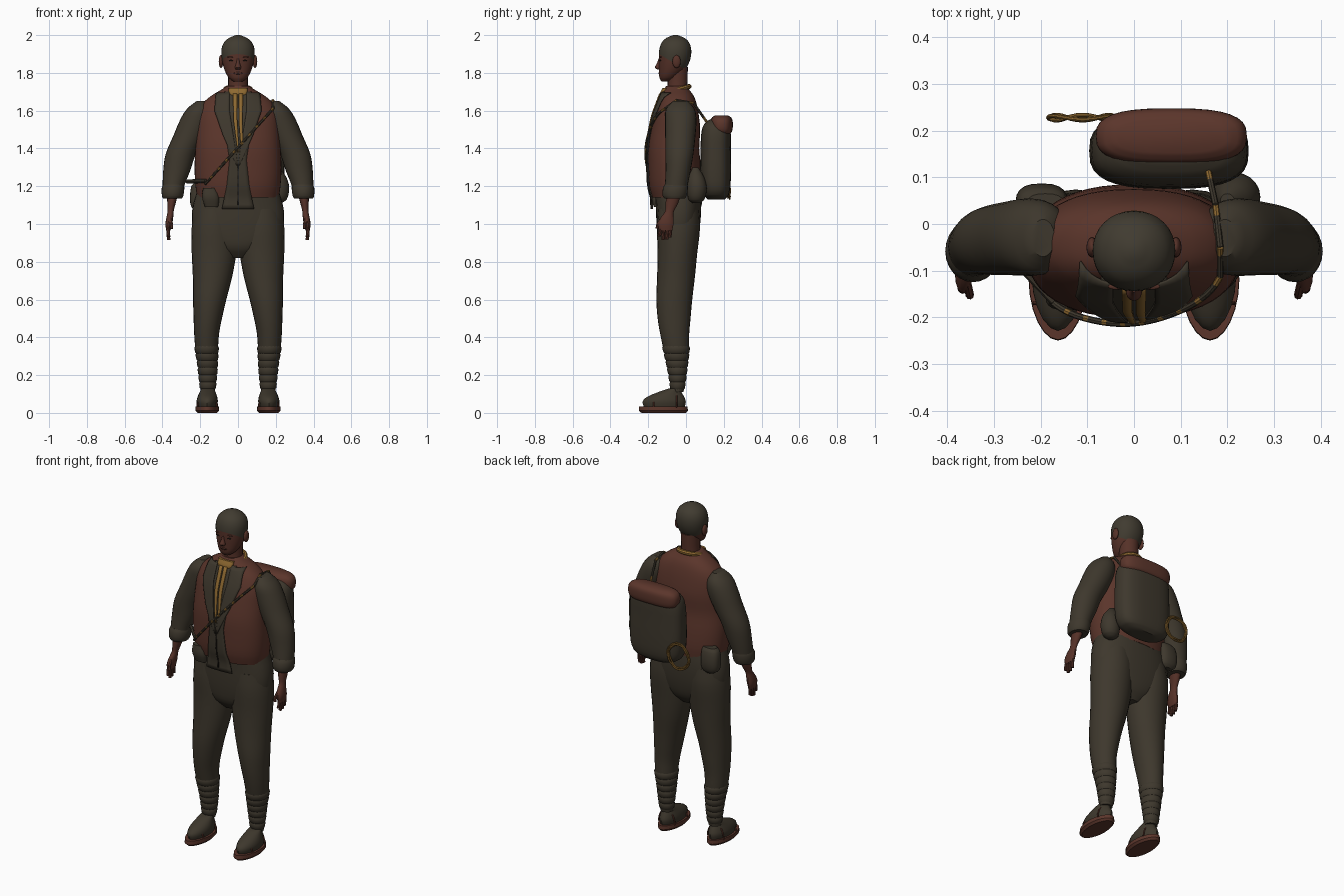
import bpy, bmesh, math
from mathutils import Vector

if "Cube" in bpy.data.objects:
    bpy.data.objects.remove(bpy.data.objects["Cube"], do_unlink=True)


def material(name, r, g, b):
    m = bpy.data.materials.new(name)
    m.use_nodes = True
    m.diffuse_color = (r, g, b, 1)
    node = m.node_tree.nodes["Principled BSDF"]
    node.inputs["Base Color"].default_value = (r, g, b, 1)
    node.inputs["Roughness"].default_value = 0.9
    return m


DARK = material("dark_cloth", .048, .039, .026)
HAIR = material("dark_hair", .052, .044, .030)
VEST = material("red_brown_leather", .105, .036, .024)
SKIN = material("brown_skin", .092, .031, .021)
GOLD = material("ochre_rope", .27, .14, .03)
BLACK = material("near_black", .014, .011, .008)
made = []


def finish(name, bm, *mats):
    bmesh.ops.recalc_face_normals(bm, faces=bm.faces)
    mesh = bpy.data.meshes.new(name)
    bm.to_mesh(mesh)
    bm.free()
    for m in mats:
        mesh.materials.append(m)
    ob = bpy.data.objects.new(name, mesh)
    bpy.context.collection.objects.link(ob)
    made.append(ob)
    return ob


def sample(rings, z):
    """Smooth (cx, cy, rx, ry) at height z from rings of (z, cx, cy, rx, ry)."""
    n = len(rings)
    z = min(max(z, rings[0][0]), rings[-1][0])
    i = max(k for k in range(n - 1) if rings[k][0] <= z)
    a, b = rings[i], rings[i + 1]
    h = b[0] - a[0]
    t = (z - a[0]) / h

    def slope(k, c):
        p, q = rings[max(k - 1, 0)], rings[min(k + 1, n - 1)]
        return (q[c] - p[c]) / (q[0] - p[0]) * h
    out = []
    for c in range(1, 5):
        out.append((2*t**3 - 3*t*t + 1) * a[c] + (t**3 - 2*t*t + t) * slope(i, c)
                   + (3*t*t - 2*t**3) * b[c] + (t**3 - t*t) * slope(i + 1, c))
    return out[0], out[1], max(out[2], .002), max(out[3], .002)


def loft(rings, sides=20, steps=3, power=2):
    """Closed body through horizontal superellipse sections."""
    bm = bmesh.new()
    heights = [a[0] + (b[0] - a[0]) * k / steps
               for a, b in zip(rings, rings[1:]) for k in range(steps)] + [rings[-1][0]]
    loops = []
    for z in heights:
        cx, cy, rx, ry = sample(rings, z)
        loop = []
        for k in range(sides):
            u = 2 * math.pi * k / sides
            c, s = math.cos(u), math.sin(u)
            loop.append(bm.verts.new((cx + rx * math.copysign(abs(c) ** (2 / power), c),
                                      cy + ry * math.copysign(abs(s) ** (2 / power), s), z)))
        loops.append(loop)
    for lo, hi in zip(loops, loops[1:]):
        for k in range(sides):
            j = (k + 1) % sides
            bm.faces.new((lo[k], lo[j], hi[j], hi[k]))
    bm.faces.new(loops[0])
    bm.faces.new(loops[-1])
    return bm


def body(name, rings, mat, **kw):
    return finish(name, loft(rings, **kw), mat)


def flip(rings, s):
    return [(z, s * cx, cy, rx, ry) for z, cx, cy, rx, ry in rings]


def ball(name, loc, scale, mat):
    bm = bmesh.new()
    bmesh.ops.create_uvsphere(bm, u_segments=16, v_segments=10, radius=1)
    for v in bm.verts:
        v.co = Vector(loc) + Vector(v.co[i] * scale[i] for i in range(3))
    return finish(name, bm, mat)


def tubes(name, paths, radius, mat, closed=False):
    curve = bpy.data.curves.new(name, "CURVE")
    curve.dimensions = "3D"
    curve.bevel_depth, curve.bevel_resolution, curve.use_fill_caps = radius, 2, True
    for path in paths:
        sp = curve.splines.new("POLY")
        sp.points.add(len(path) - 1)
        for p, co in zip(sp.points, path):
            p.co = (*co, 1)
        sp.use_cyclic_u = closed
    tmp = bpy.data.objects.new(name, curve)
    bm = bmesh.new()
    mesh = bpy.data.meshes.new_from_object(tmp)
    bm.from_mesh(mesh)
    bpy.data.objects.remove(tmp)
    bpy.data.curves.remove(curve)
    bpy.data.meshes.remove(mesh)
    return finish(name, bm, mat)


# torso with vest
TORSO = [(1.14, 0, -.05, .215, .13), (1.2, 0, -.055, .225, .14), (1.3, 0, -.06, .23, .14),
         (1.4, 0, -.065, .225, .135), (1.5, 0, -.055, .22, .13), (1.58, 0, -.05, .212, .117),
         (1.64, 0, -.045, .185, .1), (1.68, 0, -.045, .14, .085), (1.71, 0, -.05, .09, .068),
         (1.73, 0, -.05, .06, .055)]
body("vest", TORSO, VEST, sides=48, power=2.3)


def front(x, z, lift):
    cx, cy, rx, ry = sample(TORSO, z)
    f = min(abs(x) / rx, .97)
    return Vector((x, cy - ry * (1 - f ** 2.3) ** (1 / 2.3) - lift, z))


def patch(name, rows, lift, mat, cols=6, steps=5):
    """Thin cloth lying on the chest, rows of (z, x0, x1)."""
    bm = bmesh.new()
    grid = []
    for a, b in zip(rows, rows[1:]):
        for k in range(steps + (b is rows[-1])):
            z, x0, x1 = (p + (q - p) * k / steps for p, q in zip(a, b))
            grid.append([bm.verts.new(front(x0 + (x1 - x0) * c / cols, z, lift))
                         for c in range(cols + 1)])
    for r0, r1 in zip(grid, grid[1:]):
        for c in range(cols):
            bm.faces.new((r0[c], r0[c + 1], r1[c + 1], r1[c]))
    ob = finish(name, bm, mat)
    mod = ob.modifiers.new("thickness", "SOLIDIFY")
    mod.thickness, mod.offset = .006, 0


patch("shirt_front", [(1.7, -.07, .07), (1.5, -.07, .07), (1.34, -.045, .045),
                      (1.2, -.06, .06), (1.08, -.085, .085)], .004, DARK)
for s, side in ((-1, "right"), (1, "left")):
    patch(side + "_lapel", [(1.695, s*.045, s*.115), (1.6, s*.045, s*.125),
                            (1.47, s*.025, s*.08), (1.31, 0, s*.008)], .009, DARK)
    patch(side + "_scarf_tail", [(1.69, s*.004, s*.026), (1.55, s*.004, s*.024),
                                 (1.4 + s*.02, s*.004 + .01, s*.014 + .012)], .013, GOLD, cols=2)
patch("front_seam", [(1.31, -.003, .003), (1.1, -.003, .003)], .008, BLACK, cols=1)

# neck scarf
ring = [(.068 * math.cos(a), -.045 + .062 * math.sin(a), 1.71 + .018 * math.sin(a))
        for a in (math.tau * k / 24 for k in range(24))]
tubes("neck_scarf", [ring], .013, GOLD, closed=True)
body("scarf_knot", [(1.665, 0, -.118, .03, .014), (1.69, 0, -.118, .048, .02),
                    (1.72, 0, -.11, .05, .014)], GOLD, power=3)

# head, cut along the hairline so hair is its own colour
body("neck", [(1.66, 0, -.05, .06, .055), (1.74, 0, -.045, .052, .052),
              (1.83, 0, -.045, .055, .055)], SKIN)
HEAD = [(1.755, 0, -.108, .025, .022), (1.775, 0, -.094, .05, .047), (1.82, 0, -.073, .073, .07),
        (1.87, 0, -.061, .085, .083), (1.92, 0, -.057, .088, .085), (1.96, 0, -.056, .075, .073),
        (1.985, 0, -.056, .048, .048), (2, 0, -.056, .012, .012)]
bm = loft(HEAD, sides=32, power=2.1)
point, normal = Vector((0, -.145, 1.9)), Vector((0, .5, .87))
bmesh.ops.bisect_plane(bm, geom=bm.verts[:] + bm.edges[:] + bm.faces[:],
                       plane_co=point, plane_no=normal)
for f in bm.faces:
    f.material_index = int((f.calc_center_median() - point).dot(normal) > 0)
finish("head", bm, SKIN, HAIR)
body("nose", [(1.818, 0, -.144, .012, .008), (1.828, 0, -.147, .017, .018),
              (1.85, 0, -.142, .01, .012), (1.875, 0, -.138, .006, .008)], SKIN, sides=12)
ball("mouth", (0, -.139, 1.798), (.023, .007, .007), SKIN)
ball("lip_line", (0, -.142, 1.799), (.02, .005, .0015), BLACK)
for s, side in ((-1, "right"), (1, "left")):
    ball(side + "_ear", (s*.09, -.05, 1.86), (.012, .022, .034), SKIN)
    ball(side + "_eye", (s*.034, -.136, 1.866), (.014, .005, .004), BLACK)
    ball(side + "_brow", (s*.036, -.134, 1.884), (.02, .007, .004), SKIN)

# trousers
body("hips", [(.82, 0, -.045, .05, .05), (.87, 0, -.045, .14, .09), (.94, 0, -.042, .225, .108),
              (1.02, 0, -.04, .244, .117), (1.1, 0, -.04, .238, .12), (1.18, 0, -.045, .215, .12)],
     DARK, sides=32, power=2.4)
LEG = [(.11, .16, -.045, .036, .032), (.2, .16, -.045, .046, .045), (.27, .162, -.048, .052, .056),
       (.34, .166, -.052, .06, .068), (.42, .166, -.06, .066, .077), (.5, .16, -.063, .075, .087),
       (.6, .15, -.062, .088, .095), (.72, .135, -.053, .104, .1), (.85, .127, -.045, .118, .105),
       (.98, .125, -.04, .12, .114), (1.08, .12, -.04, .11, .108)]
SLEEVE = [(1.15, .345, -.058, .053, .058), (1.2, .342, -.052, .057, .06),
          (1.28, .325, -.042, .071, .066), (1.37, .303, -.035, .08, .074),
          (1.47, .255, -.03, .086, .08), (1.55, .222, -.028, .085, .083),
          (1.61, .205, -.03, .065, .075), (1.65, .195, -.03, .025, .04)]
CUFF = [(1.135, .347, -.06, .05, .054), (1.15, .346, -.06, .057, .064),
        (1.19, .344, -.056, .06, .066), (1.21, .341, -.052, .055, .06)]
HAND = [(.965, .369, -.107, .011, .034), (1, .366, -.107, .018, .042), (1.035, .361, -.1, .018, .034),
        (1.065, .357, -.088, .016, .024), (1.11, .352, -.075, .022, .034), (1.18, .345, -.06, .034, .042)]
SHOE = [(.03, .163, -.115, .05, .108), (.06, .163, -.115, .056, .114), (.085, .162, -.108, .052, .098),
        (.11, .161, -.085, .042, .062), (.128, .16, -.06, .034, .036)]
SOLE = [(0, .163, -.118, .052, .118), (.012, .163, -.12, .063, .13), (.034, .163, -.12, .062, .128)]
for s, side in ((-1, "right"), (1, "left")):
    body(side + "_trouser_leg", flip(LEG, s), DARK, sides=24)
    # shin wraps
    for k in range(6):
        z = .125 + k * .038
        wrap = []
        for dz, grow in ((0, 0), (.006, .004), (.03, .005), (.038, 0)):
            cx, cy, rx, ry = sample(LEG, z + dz)
            wrap.append((z + dz, cx, cy, rx + grow, ry + grow))
        body(f"{side}_shin_wrap_{k + 1}", flip(wrap, s), DARK, steps=1)
    # arms and hands
    body(side + "_sleeve", flip(SLEEVE, s), DARK, sides=24)
    body(side + "_cuff", flip(CUFF, s), DARK, sides=24, steps=2)
    body(side + "_hand", flip(HAND, s), SKIN, sides=14)
    fingers = [[(s*.367, y, .985), (s*.37, y - .003, .955), (s*.367, y - .006, tip)]
               for y, tip in ((-.135, .935), (-.116, .915), (-.097, .918), (-.08, .93))]
    thumb = [(s*.358, -.125, 1.03), (s*.353, -.148, 1.0), (s*.352, -.153, .975)]
    tubes(side + "_fingers", fingers + [thumb], .009, SKIN)
    # shoes with sandal soles and cords
    body(side + "_shoe", flip(SHOE, s), DARK, power=1.85)
    body(side + "_sole", flip(SOLE, s), VEST, sides=24, steps=1, power=1.9)
    cords = [[(s * (.163 + w * math.cos(a)), y, .03 + h * math.sin(a))
              for a in (math.pi * k / 10 for k in range(11))]
             for y, w, h in ((-.17, .052, .055), (-.05, .054, .08))]
    tubes(side + "_shoe_cords", cords, .004, VEST)

# backpack with rolled lid
body("backpack", [(1.13, .075, .16, .09, .045), (1.155, .075, .16, .145, .067),
                  (1.23, .075, .157, .168, .08), (1.4, .075, .157, .169, .08),
                  (1.5, .077, .16, .16, .076), (1.54, .08, .165, .13, .06),
                  (1.558, .08, .17, .09, .035)], DARK, sides=32, power=2.8)
body("backpack_lid", [(1.475, .08, .195, .135, .036), (1.49, .08, .19, .155, .054),
                      (1.53, .08, .188, .162, .06), (1.56, .08, .188, .15, .054),
                      (1.575, .08, .188, .12, .035)], VEST, sides=32, power=2.8)

# hip pouches
body("left_pouch", [(1.11, .21, .055, .02, .02), (1.13, .213, .055, .045, .042),
                    (1.19, .218, .058, .053, .052), (1.25, .215, .055, .04, .04),
                    (1.3, .2, .05, .015, .015)], DARK)
body("right_pouch", [(1.07, -.195, .045, .025, .02), (1.09, -.197, .045, .05, .035),
                     (1.14, -.198, .045, .056, .042), (1.2, -.195, .042, .052, .036),
                     (1.22, -.19, .04, .04, .025)], DARK, power=2.6)
body("front_pouch", [(1.09, -.14, -.15, .035, .02), (1.14, -.145, -.155, .045, .03),
                     (1.19, -.15, -.155, .035, .025)], DARK, power=2.6)
tubes("belt_knife", [[(-.27, -.06, 1.225), (-.17, -.165, 1.228)]], .011, DARK)

# chest cord of alternating links, running over the shoulder to the pack
cord = [front(-.175 + .36 * t, 1.21 + .4 * t, .013) for t in (k / 36 for k in range(37))]
over = [cord[-1], Vector((.185, -.05, 1.655)), Vector((.175, .04, 1.64)), Vector((.16, .11, 1.54))]
for a, b in zip(over, over[1:]):
    cord += [a.lerp(b, k / 4) for k in range(1, 5)]
links = list(zip(cord, cord[1:]))
tubes("chest_cord_dark", links[::2] + links[1::4], .007, DARK)
tubes("chest_cord_ochre", links[3::4], .007, GOLD)

# coiled rope hanging behind
coils = [[((-.11 + r * math.cos(a)), .228 + d * math.sin(3 * a), 1.21 + r * math.sin(a) * 1.05)
          for a in (math.tau * k / 32 for k in range(32))]
         for r, d in ((.074, .004), (.068, -.006), (.063, .006))]
tubes("rope_coil", coils, .0045, GOLD, closed=True)

# smooth shading with sharp edges kept
bpy.ops.object.select_all(action="DESELECT")
for ob in made:
    ob.select_set(True)
bpy.context.view_layer.objects.active = made[0]
bpy.ops.object.shade_smooth_by_angle(angle=math.radians(40))
